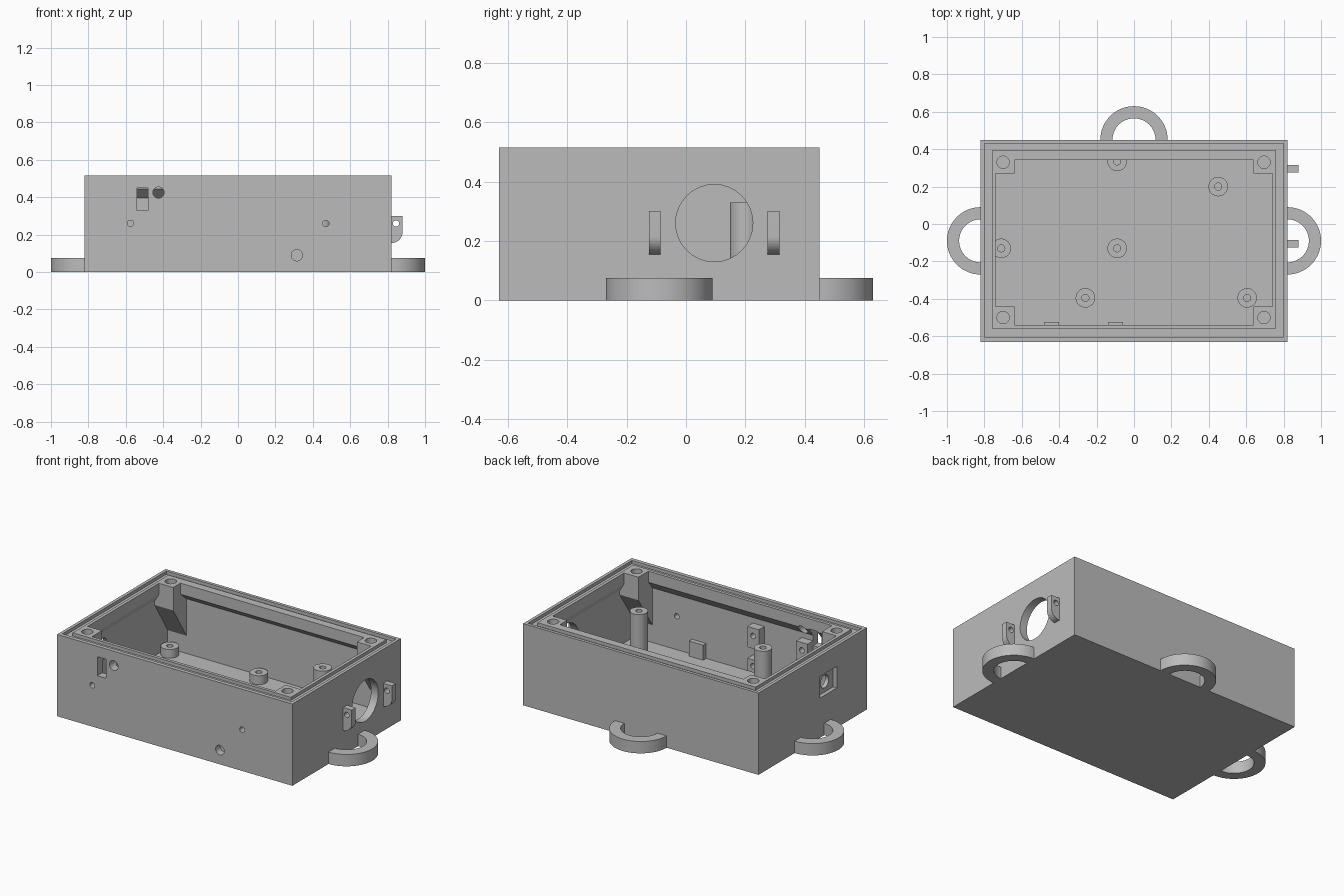
import bpy, bmesh
from math import cos, sin, pi, radians

cube = bpy.data.objects.get("Cube")
if cube:
    bpy.data.objects.remove(cube)

GREY = (0.5, 0.5, 0.5, 1)
plastic = bpy.data.materials.new("light grey plastic")
plastic.use_nodes = True
plastic.diffuse_color = GREY
plastic.node_tree.nodes["Principled BSDF"].inputs["Base Color"].default_value = GREY
parts = []


# Skin a sequence of equal-length point rings; closed joins last ring to first
def loft(name, rings, closed=False):
    bm = bmesh.new()
    loops = [[bm.verts.new(p) for p in ring] for ring in rings]
    n = len(loops[0])
    pairs = list(zip(loops, loops[1:]))
    if closed:
        pairs.append((loops[-1], loops[0]))
    else:
        bm.faces.new(loops[0])
        bm.faces.new(loops[-1])
    for a, b in pairs:
        for i in range(n):
            j = (i + 1) % n
            bm.faces.new((a[i], a[j], b[j], b[i]))
    bmesh.ops.recalc_face_normals(bm, faces=bm.faces)
    mesh = bpy.data.meshes.new(name)
    bm.to_mesh(mesh)
    bm.free()
    mesh.materials.append(plastic)
    ob = bpy.data.objects.new(name, mesh)
    bpy.context.scene.collection.objects.link(ob)
    parts.append(ob)
    return ob


def rect(x0, x1, y0, y1, z):
    return [(x0, y0, z), (x1, y0, z), (x1, y1, z), (x0, y1, z)]


def box(name, x0, x1, y0, y1, z0, z1):
    return loft(name, [rect(x0, x1, y0, y1, z0), rect(x0, x1, y0, y1, z1)])


# Extrude a flat outline from a to b along an axis
def prism(name, outline, axis, a, b):
    place = {"x": lambda u, v, w: (w, u, v),
             "y": lambda u, v, w: (u, w, v),
             "z": lambda u, v, w: (u, v, w)}[axis]
    return loft(name, [[place(u, v, w) for u, v in outline] for w in (a, b)])


def arc(cx, cy, r, start=0, end=360, n=32):
    full = end - start == 360
    steps = n if full else n + 1
    angles = [radians(start + (end - start) * i / n) for i in range(steps)]
    return [(cx + r * cos(t), cy + r * sin(t)) for t in angles]


def rod(cx, cy, r, axis, a, b):
    return prism("cutter", arc(cx, cy, r), axis, a, b)


# Apply a boolean and discard the second solid
def combine(ob, other, operation="DIFFERENCE"):
    mod = ob.modifiers.new("cut", "BOOLEAN")
    mod.operation = operation
    mod.solver = "EXACT"
    mod.object = other
    depsgraph = bpy.context.evaluated_depsgraph_get()
    mesh = bpy.data.meshes.new_from_object(ob.evaluated_get(depsgraph))
    ob.modifiers.clear()
    ob.data = mesh
    parts.remove(other)
    bpy.data.objects.remove(other)


# Enclosure shell, with a lip that overhangs the cavity on a sloped underside
TOP = 0.515
FRONT, BACK, SIDE = -0.63, 0.45, 0.82
shell = box("enclosure_body", -SIDE, SIDE, FRONT, BACK, 0, TOP)
wide = (-0.77, 0.77, -0.58, 0.40)
mouth = (-0.74, 0.74, -0.54, 0.342)
combine(shell, loft("cutter", [rect(*wide, 0.05), rect(*wide, 0.395),
                               rect(*mouth, 0.445), rect(*mouth, 0.6)]))

# Corner screw blocks with sloped undersides
for sx in (-1, 1):
    for edge, wall in ((0.27, 0.42), (-0.44, -0.60)):
        outline = [(edge, TOP), (wall, TOP), (wall, 0.13), (edge, 0.37)]
        block = prism("corner_block", outline, "x", sx * 0.64, sx * 0.79)
        combine(shell, block, "UNION")

# Seal groove around the rim
outer = (-0.80, 0.80, -0.605, 0.43)
inner = (-0.76, 0.76, -0.56, 0.393)
combine(shell, loft("cutter", [rect(*outer, 0.495), rect(*outer, 0.6),
                               rect(*inner, 0.6), rect(*inner, 0.495)], True))

# Lid screw holes
for x in (-0.70, 0.695):
    for y in (0.33, -0.50):
        combine(shell, rod(x, y, 0.033, "z", 0.40, 0.6))

# Front openings: a slot and four round holes
combine(shell, box("cutter", -0.54, -0.48, -0.7, -0.5, 0.33, 0.45))
for x, z, r in ((-0.425, 0.425, 0.03), (0.315, 0.09, 0.03),
                (-0.575, 0.26, 0.017), (0.47, 0.26, 0.017)):
    combine(shell, rod(x, z, r, "y", -0.7, -0.5))

# Large port on one end, recessed socket on the other
combine(shell, rod(0.095, 0.26, 0.13, "x", 0.7, 0.9))
combine(shell, box("cutter", -0.9, -0.795, -0.33, -0.165, 0.25, 0.385))
combine(shell, rod(-0.245, 0.317, 0.04, "x", -0.9, -0.7))

# Carrying loops at the base
for name, cx, cy, turn in (("left_loop", SIDE, -0.09, -90),
                           ("back_loop", 0, BACK, 0),
                           ("right_loop", -SIDE, -0.09, 90)):
    outline = (arc(cx, cy, 0.18, turn, turn + 180)
               + arc(cx, cy, 0.115, turn + 180, turn))
    prism(name, outline, "z", 0, 0.075)

# Drilled ears beside the large port
for y in (-0.125, 0.275):
    outline = [(0.815, 0.30), (0.88, 0.30)] + arc(0.82, 0.215, 0.06, 0, -90, 12)
    outline.append((0.815, 0.155))
    ear = prism("port_ear", outline, "y", y, y + 0.04)
    combine(ear, rod(0.845, 0.26, 0.017, "y", y - 0.1, y + 0.1))


# Hollow standoffs on the floor
def standoff(name, x, y, top):
    rings = [[(u, v, z) for u, v in arc(x, y, r)]
             for r, z in ((0.052, 0.045), (0.052, top), (0.019, top), (0.019, 0.045))]
    loft(name, rings, True)


for x in (-0.71, -0.09):
    for y in (-0.13, 0.335):
        standoff("low_standoff", x, y, 0.105)
for x, y in ((0.45, 0.20), (0.605, -0.395), (-0.26, -0.395)):
    standoff("tall_standoff", x, y, 0.33)

# Mounting bosses on the inside of the front wall
for x in (-0.44, -0.10):
    boss = box("wall_boss", x - 0.04, x + 0.04, -0.585, -0.525, 0.23, 0.36)
    combine(boss, rod(x, 0.31, 0.017, "y", -0.57, -0.5))
    foot = box("lower_wall_boss", x - 0.04, x + 0.04, -0.585, -0.525, 0.08, 0.16)
    combine(foot, rod(x, 0.12, 0.017, "y", -0.57, -0.5))
box("hole_backing", 0.265, 0.365, -0.585, -0.55, 0.05, 0.145)

# Smooth the round walls, keep the edges sharp
bpy.ops.object.select_all(action="DESELECT")
for ob in parts:
    ob.select_set(True)
bpy.context.view_layer.objects.active = shell
bpy.ops.object.shade_smooth_by_angle(angle=radians(30))
